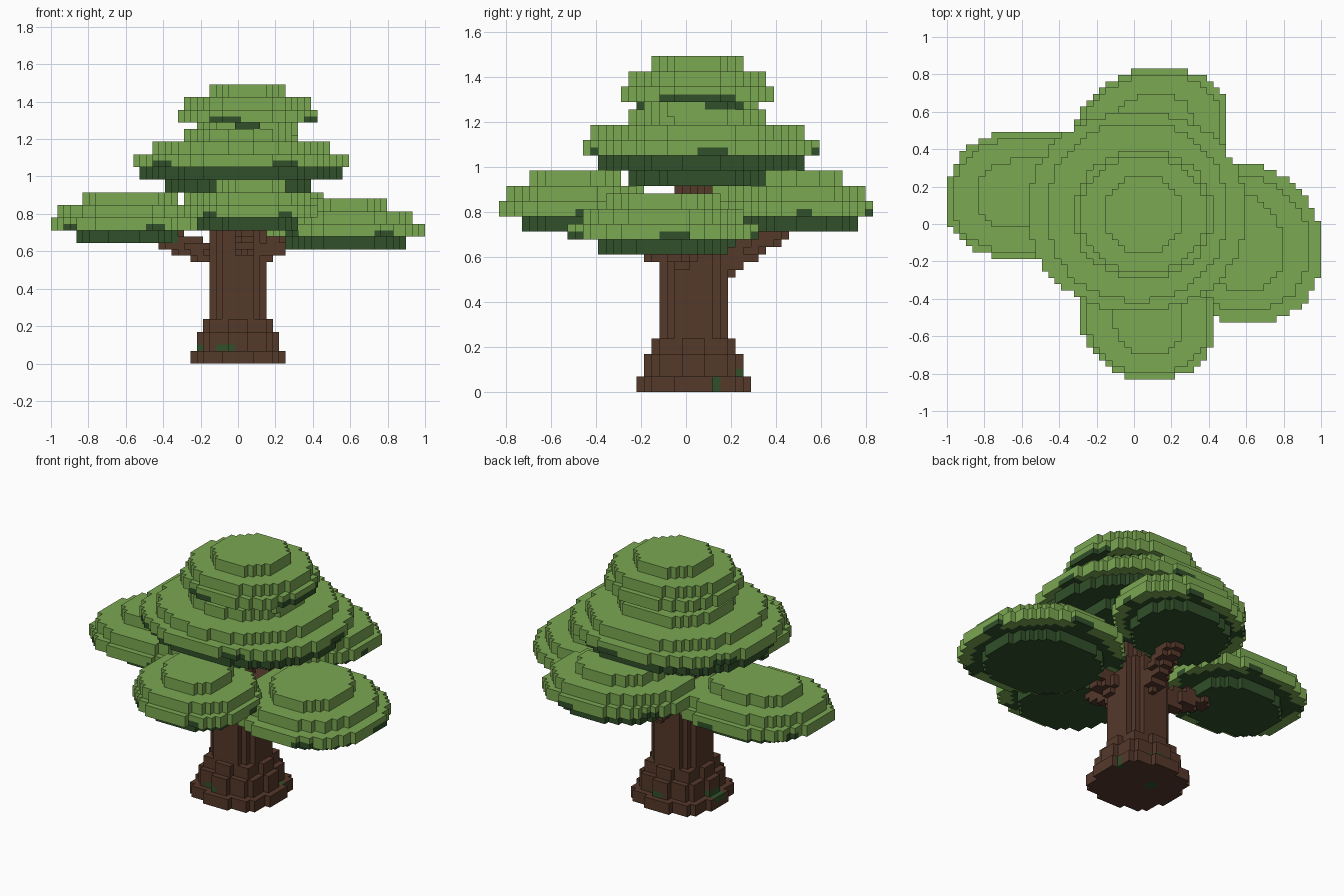
import bpy, bmesh, math
from mathutils import Vector

if "Cube" in bpy.data.objects:
    bpy.data.objects.remove(bpy.data.objects["Cube"])

V = 2 / 59                      # voxel edge
NX, NY, NZ = 59, 49, 44
X0, Y0 = -1.0, -NY * V / 2


def material(name, rgb):
    m = bpy.data.materials.new(name)
    m.diffuse_color = (*rgb, 1)
    m.use_nodes = True
    m.node_tree.nodes["Principled BSDF"].inputs["Base Color"].default_value = m.diffuse_color
    return m


MATS = [material("leaf_green", (0.199, 0.392, 0.084)),
        material("dark_leaf_green", (0.031, 0.080, 0.023)),
        material("bark_brown", (0.090, 0.040, 0.023))]
LEAF, DARK, BARK = range(3)

filled = {}                     # (i, j, k) -> (part, colour)


def centre(i, j, k):
    return Vector((X0 + (i + .5) * V, Y0 + (j + .5) * V, (k + .5) * V))


def disc(part, cx, cy, rx, ry, k0, k1, colour, power=2.2, shear=0, bump=0):
    """Fill a rounded slab of voxels; colour is a function of (radius, angle, layer)."""
    for i in range(NX):
        for j in range(NY):
            p = centre(i, j, 0)
            dy = p.y - cy
            dx, dy = (p.x - cx - shear * dy) / rx, dy / ry
            a = math.atan2(dy, dx)
            r = abs(dx) ** power + abs(dy) ** power
            if r <= 1 - bump * (.5 - .5 * math.cos(8 * a)):
                for k in range(k0, k1):
                    filled.setdefault((i, j, k), (part, colour(r, a, k - k0)))


def dark(r, a, k):
    return DARK


def leaf(r, a, k):
    return LEAF


def bark(r, a, k):
    return BARK


def rim(r, a, k):
    """Green rim whose lowest voxels are dark inside and in a few patches."""
    return DARK if k == 0 and (r < .7 or math.sin(5 * a + 1) > .8) else LEAF


def neck(r, a, k):
    """Mostly green collar under the crown with dark patches."""
    return DARK if r < .6 or math.sin(3 * a) > .6 else LEAF


def crown_rim(r, a, k):
    """Crown rim with dark lower voxels on the right and front left."""
    return DARK if k == 0 and (r < .7 or abs(a) < .5 or -2.2 < a < -1.7) else LEAF


def canopy(part, cx, cy, k0, shadow, leaves, power=2.2, shear=0, under=dark, edge=rim):
    """Stack of two-voxel slabs: dark underside first, then green tiers."""
    k = k0
    for rx, ry in shadow:
        disc(part, cx, cy, rx, ry, k, k + 2, under, power, shear)
        k += 2
    for n, (rx, ry) in enumerate(leaves):
        disc(part, cx, cy, rx, ry, k, k + 2, leaf if n else edge, power, shear)
        k += 2


def branch(part, a, b, radius):
    """Fill voxels close to the segment a-b."""
    a, b = Vector(a), Vector(b)
    d = b - a
    for i in range(NX):
        for j in range(NY):
            for k in range(14, 24):
                p = centre(i, j, k)
                t = max(0, min(1, (p - a).dot(d) / d.dot(d)))
                if (p - a - d * t).length <= radius:
                    filled.setdefault((i, j, k), (part, BARK))


# Foliage pads
canopy("left_foliage", -.59, .157, 19, [(.277, .23)],
       [(.412, .34), (.377, .305), (.255, .19)], 2.4, .08)
canopy("right_foliage", .577, -.102, 18, [(.32, .29)],
       [(.425, .425), (.357, .357), (.22, .255)], 2.2, -.08)
canopy("front_foliage", .067, -.495, 21, [(.27, .237)],
       [(.36, .337), (.325, .307), (.187, .205)], 2.2, -.1)
canopy("back_foliage", .085, .497, 21, [(.29, .263)],
       [(.405, .335), (.372, .302), (.22, .203)], 2.2, .2)
canopy("middle_foliage", .015, .066, 27, [(.39, .33), (.535, .465)],
       [(.577, .527), (.477, .475), (.305, .307)])
canopy("top_foliage", .05, .05, 36, [(.285, .26)],
       [(.37, .34), (.34, .305), (.202, .203)], under=neck, edge=crown_rim)

# Trunk with flared, lumpy foot and thin upper stem
for k0, k1, r, bump in [(0, 2, .254, .1), (2, 5, .22, .25), (5, 7, .188, .25),
                        (7, 22, .154, 0), (22, 28, .07, 0)]:
    disc("trunk", 0, .034, r, r, k0, k1, bark, 2.5, 0, bump)

# Branches under the pads
branch("left_branch", (-.10, .04, .57), (-.37, .12, .66), .06)
branch("right_branch", (.10, .0, .58), (.26, -.05, .66), .06)
branch("back_branch", (.03, .15, .55), (.06, .40, .72), .06)
branch("front_branch", (.02, -.08, .60), (.05, -.30, .74), .06)

# Moss patches at the foot
for x0, x1, y0, y1, k0, k1 in [(-.13, -.01, -.20, -.13, 2, 3), (-.26, -.20, -.02, .08, 1, 3),
                               (.20, .26, .11, .16, 0, 2), (-.02, .08, .18, .26, 2, 3),
                               (-.08, 0, .05, .12, 0, 1)]:
    for key, (part, c) in list(filled.items()):
        p = centre(*key)
        if part == "trunk" and x0 < p.x < x1 and y0 < p.y < y1 and k0 <= key[2] < k1:
            filled[key] = (part, DARK)

# Outer faces of the voxels, one object per part
SIDES = {(1, 0, 0): ((1, 0, 0), (1, 1, 0), (1, 1, 1), (1, 0, 1)),
         (-1, 0, 0): ((0, 0, 0), (0, 0, 1), (0, 1, 1), (0, 1, 0)),
         (0, 1, 0): ((0, 1, 0), (0, 1, 1), (1, 1, 1), (1, 1, 0)),
         (0, -1, 0): ((0, 0, 0), (1, 0, 0), (1, 0, 1), (0, 0, 1)),
         (0, 0, 1): ((0, 0, 1), (1, 0, 1), (1, 1, 1), (0, 1, 1)),
         (0, 0, -1): ((0, 0, 0), (0, 1, 0), (1, 1, 0), (1, 0, 0))}

for part in dict.fromkeys(p for p, c in filled.values()):
    bm = bmesh.new()
    verts = {}

    def vert(key):
        if key not in verts:
            verts[key] = bm.verts.new((X0 + key[0] * V, Y0 + key[1] * V, key[2] * V))
        return verts[key]

    for (i, j, k), (owner, colour) in filled.items():
        if owner != part:
            continue
        for (a, b, c), corners in SIDES.items():
            if (i + a, j + b, k + c) not in filled:
                f = bm.faces.new([vert((i + x, j + y, k + z)) for x, y, z in corners])
                f.material_index = colour
    mesh = bpy.data.meshes.new(part)
    bm.to_mesh(mesh)
    bm.free()
    for m in MATS:
        mesh.materials.append(m)
    bpy.context.collection.objects.link(bpy.data.objects.new(part, mesh))
